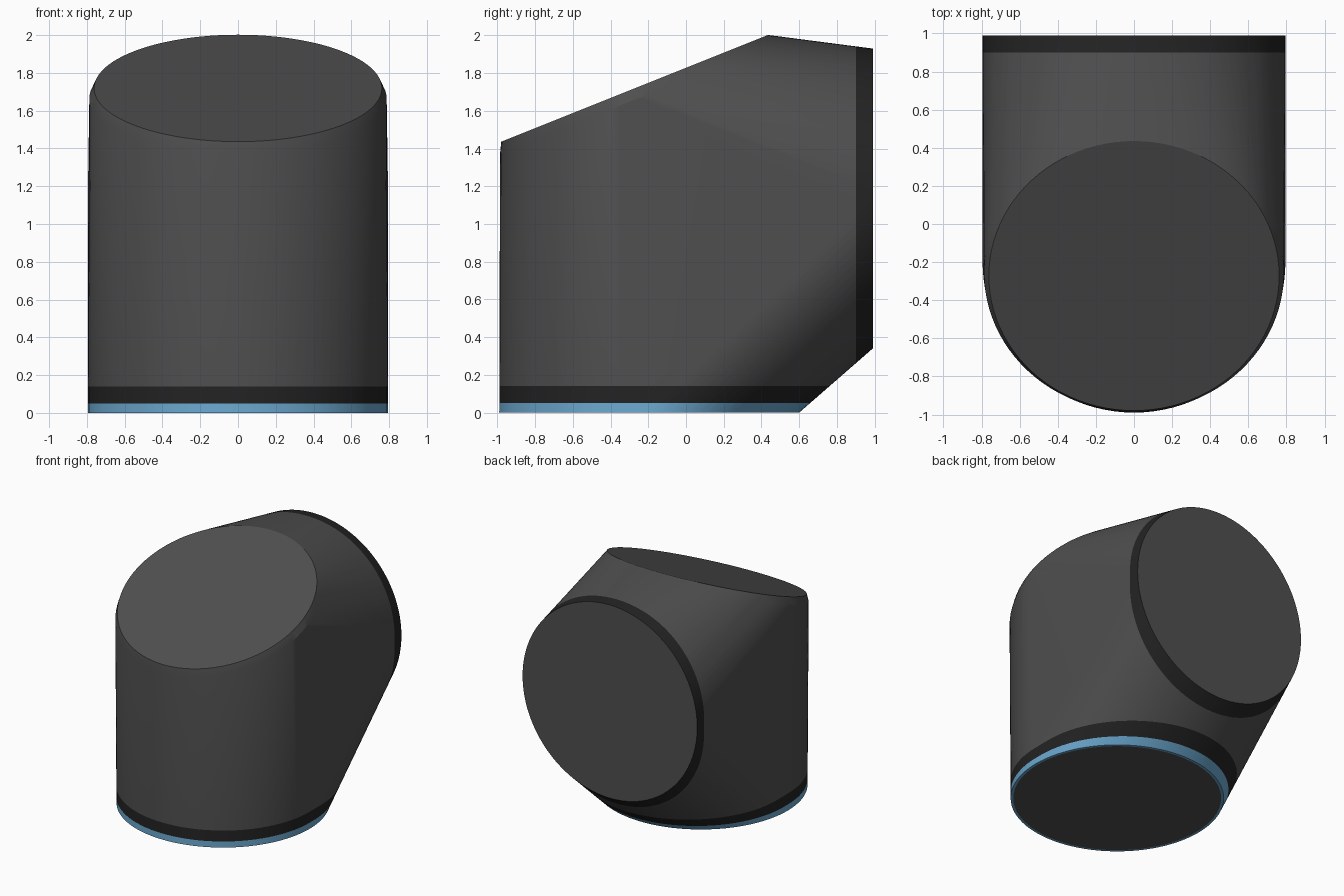
import bpy, bmesh, math
from mathutils import Vector

if "Cube" in bpy.data.objects:
    bpy.data.objects.remove(bpy.data.objects["Cube"])

SEG = 96
R = 0.795


def material(name, rgb):
    m = bpy.data.materials.new(name)
    m.diffuse_color = (*rgb, 1)
    m.use_nodes = True
    m.node_tree.nodes["Principled BSDF"].inputs["Base Color"].default_value = m.diffuse_color
    return m


def disc(bm, centre, u, v, r):
    """Ring of points around centre in the plane of u and v."""
    for i in range(SEG):
        a = 2 * math.pi * i / SEG
        bm.verts.new(Vector(centre) + r * (math.cos(a) * Vector(u) + math.sin(a) * Vector(v)))


X, Y, Z = (1, 0, 0), (0, 1, 0), (0, 0, 1)
tilt = math.atan2(0.56, 1.40)
T = (0, math.cos(tilt), math.sin(tilt))

# Housing: hull around the base, back and tilted top discs
bm = bmesh.new()
disc(bm, (0, -0.195, 0), X, Y, R)
disc(bm, (0, 0.99, 1.135), X, Z, R)
disc(bm, (0, -0.255, 1.666), X, T, 0.787)
disc(bm, (0, -0.272, 1.719), X, T, 0.762)
hull = bmesh.ops.convex_hull(bm, input=bm.verts)
loose = {g for g in hull["geom_interior"] + hull["geom_unused"] if isinstance(g, bmesh.types.BMVert)}
if loose:
    bmesh.ops.delete(bm, geom=list(loose), context='VERTS')
bmesh.ops.dissolve_limit(bm, angle_limit=0.002, verts=bm.verts, edges=bm.edges)

# Cut the colour bands
for co, no in (((0, 0, 0.05), Z), ((0, 0, 0.14), Z), ((0, 0.9, 0), Y)):
    bmesh.ops.bisect_plane(bm, geom=bm.verts[:] + bm.edges[:] + bm.faces[:],
                           dist=1e-5, plane_co=co, plane_no=no)
bmesh.ops.recalc_face_normals(bm, faces=bm.faces)

# Thin rim under the base
base = [f for f in bm.faces if f.calc_center_median().z < 0.001]
rim = set(bmesh.ops.inset_region(bm, faces=base, thickness=0.02)["faces"])

# Colour by position: 0 grey, 1 black, 2 blue
for f in bm.faces:
    c = f.calc_center_median()
    if f in rim or 0.001 < c.z < 0.05:
        f.material_index = 2
    elif 0.05 < c.z < 0.14 or 0.9 < c.y < 0.989:
        f.material_index = 1
    else:
        f.material_index = 0

mesh = bpy.data.meshes.new("housing")
bm.to_mesh(mesh)
bm.free()
mesh.materials.append(material("dark grey", (0.078, 0.078, 0.078)))
mesh.materials.append(material("black", (0.017, 0.017, 0.017)))
mesh.materials.append(material("light blue", (0.15, 0.40, 0.64)))
ob = bpy.data.objects.new("housing", mesh)
bpy.context.collection.objects.link(ob)
bpy.context.view_layer.objects.active = ob
ob.select_set(True)
bpy.ops.object.shade_smooth_by_angle(angle=math.radians(20))
